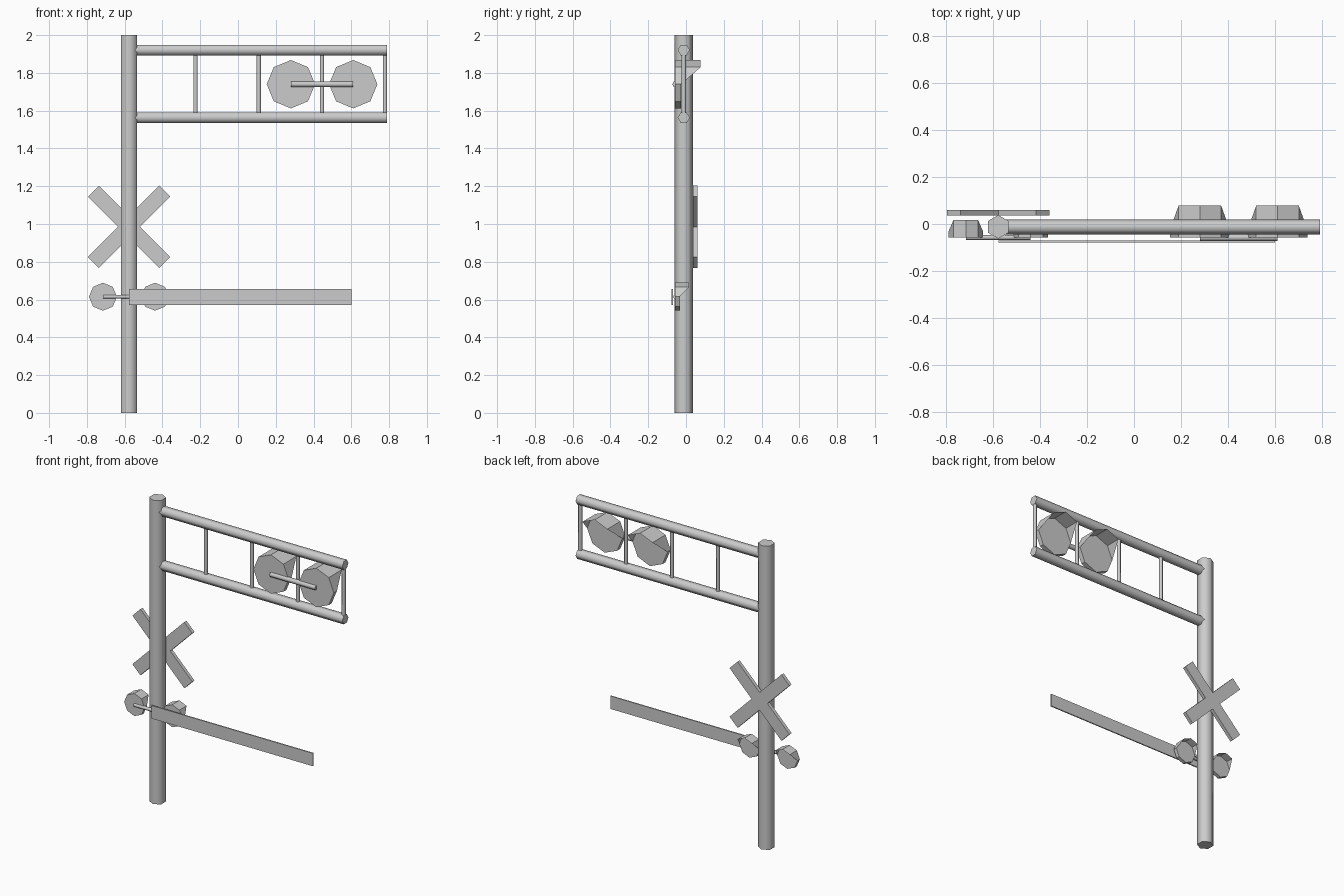
import bpy, bmesh
from math import sin, cos, pi, sqrt
from mathutils import Matrix, Vector

if "Cube" in bpy.data.objects:
    bpy.data.objects.remove(bpy.data.objects["Cube"])

Y = -0.012          # depth of the pole and truss axis
POLE_X = -0.577


def finish(name, bm, smooth_sides=False):
    bmesh.ops.recalc_face_normals(bm, faces=bm.faces)
    mesh = bpy.data.meshes.new(name)
    if smooth_sides:
        for f in bm.faces:
            f.smooth = len(f.verts) == 4
    bm.to_mesh(mesh)
    bm.free()
    obj = bpy.data.objects.new(name, mesh)
    bpy.context.collection.objects.link(obj)
    return obj


def hex_tube(name, a, b, r):
    """Six-sided tube from a to b, along z or along x, corners on the y axis."""
    a, b = Vector(a), Vector(b)
    bm = bmesh.new()
    rot = Matrix.Rotation(pi / 2, 4, 'Y') if abs(b.x - a.x) > 1e-5 else Matrix()
    bmesh.ops.create_cone(bm, cap_ends=True, segments=6, radius1=r, radius2=r,
                          depth=(b - a).length,
                          matrix=Matrix.Translation((a + b) / 2) @ rot)
    return finish(name, bm, True)


def prism(name, pts, y0, y1):
    """Extrude an x-z outline from y0 to y1."""
    bm = bmesh.new()
    face = bm.faces.new([bm.verts.new((x, y0, z)) for x, z in pts])
    new = bmesh.ops.extrude_face_region(bm, geom=[face], use_keep_orig=True)["geom"]
    bmesh.ops.translate(bm, vec=(0, y1 - y0, 0),
                        verts=[v for v in new if isinstance(v, bmesh.types.BMVert)])
    return finish(name, bm)


def lamp(name, x, z, r, y_front, y_lens, y_hood):
    """Octagonal lamp housing with an open hood over the upper half of the lens."""
    bm = bmesh.new()

    def ring(y, idx):
        return [bm.verts.new((x + r * cos(i * pi / 4), y, z + r * sin(i * pi / 4)))
                for i in idx]

    front, lens = ring(y_front, range(8)), ring(y_lens, range(8))
    bm.faces.new(front)
    bm.faces.new(lens)
    for i in range(8):
        j = (i + 1) % 8
        bm.faces.new((front[i], front[j], lens[j], lens[i]))
    # hood: slanted cheeks and two roof panels
    base = ring(y_lens, range(5))
    tip = ring(y_hood, (1, 2, 3))
    bm.faces.new((base[0], base[1], tip[0]))
    bm.faces.new((base[1], base[2], tip[1], tip[0]))
    bm.faces.new((base[2], base[3], tip[2], tip[1]))
    bm.faces.new((base[3], base[4], tip[2]))
    return finish(name, bm)


# pole
hex_tube("pole", (POLE_X, Y, 0), (POLE_X, Y, 2), 0.05)

# overhead truss
LOW, HIGH = 1.563, 1.921
for label, z in (("lower", LOW), ("upper", HIGH)):
    hex_tube(f"{label}_arm_beam", (-0.545, Y, z), (0.79, Y, z), 0.032)
for i, x in enumerate((-0.225, 0.11, 0.445, 0.778)):
    hex_tube(f"truss_strut_{i + 1}", (x, Y, LOW), (x, Y, HIGH), 0.0125)

# overhead lamps and the bar joining them
for i, x in enumerate((0.28, 0.61)):
    lamp(f"overhead_lamp_{i + 1}", x, 1.74, 0.128, -0.057, -0.026, 0.078)
hex_tube("overhead_lamp_bar", (0.28, -0.057, 1.74), (0.61, -0.057, 1.74), 0.016)

# pole lamps and the bar joining them
for i, x in enumerate((-0.715, -0.439)):
    lamp(f"pole_lamp_{i + 1}", x, 0.615, 0.074, -0.057, -0.033, 0.017)
hex_tube("pole_lamp_bar", (-0.715, -0.057, 0.615), (-0.439, -0.057, 0.615), 0.011)

# barrier arm
prism("barrier_arm", [(-0.577, 0.57), (0.60, 0.57), (0.60, 0.655), (-0.577, 0.655)],
      -0.078, -0.07)

# crossed sign boards: one outline made by turning one arm four times
L, W = 0.267, 0.041
cross = []
for k in range(4):
    t = pi / 4 + k * pi / 2
    for u, v in ((L, -W), (L, W), (W, W)):
        cross.append((POLE_X + u * cos(t) - v * sin(t), 0.985 + u * sin(t) + v * cos(t)))
prism("crossed_sign", cross, 0.037, 0.06)
